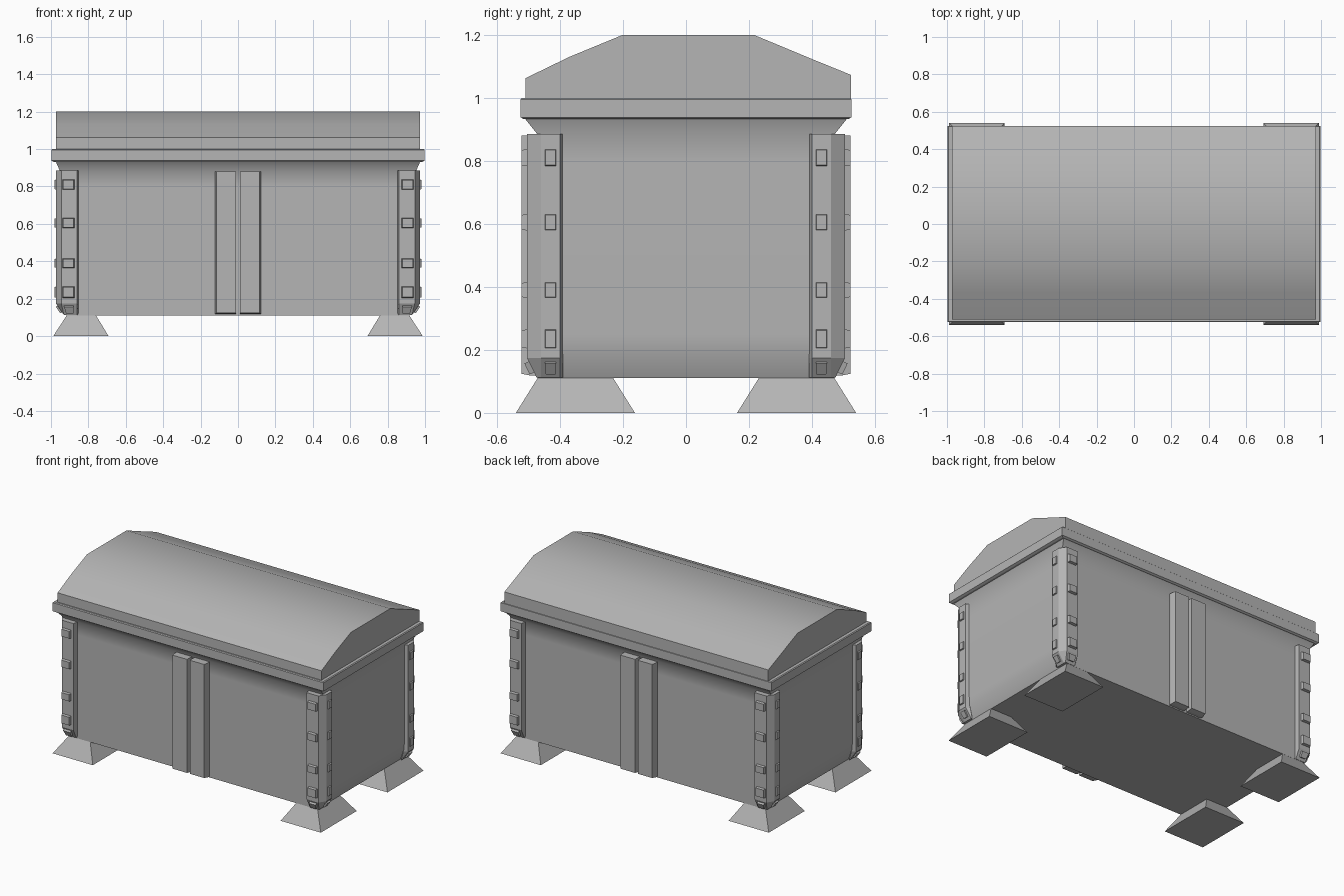
import bpy, bmesh
from math import radians

if "Cube" in bpy.data.objects:
    bpy.data.objects.remove(bpy.data.objects["Cube"])

grey = bpy.data.materials.new("dark_grey")
grey.diffuse_color = (0.46, 0.46, 0.46, 1)
grey.use_nodes = True
grey.node_tree.nodes["Principled BSDF"].inputs["Base Color"].default_value = grey.diffuse_color


def loft(name, rings, smooth=None):
    """Closed solid skinned through a list of equal-length 3D rings."""
    bm = bmesh.new()
    vs = [[bm.verts.new(p) for p in ring] for ring in rings]
    n = len(rings[0])
    for a, b in zip(vs, vs[1:]):
        for i in range(n):
            j = (i + 1) % n
            bm.faces.new((a[i], a[j], b[j], b[i]))
    bm.faces.new(vs[0][::-1])
    bm.faces.new(vs[-1])
    bmesh.ops.recalc_face_normals(bm, faces=bm.faces)
    me = bpy.data.meshes.new(name)
    bm.to_mesh(me)
    bm.free()
    me.materials.append(grey)
    ob = bpy.data.objects.new(name, me)
    bpy.context.collection.objects.link(ob)
    if smooth:
        bpy.ops.object.select_all(action='DESELECT')
        ob.select_set(True)
        bpy.context.view_layer.objects.active = ob
        bpy.ops.object.shade_smooth_by_angle(angle=radians(smooth))
    return ob


def rect(x0, x1, y0, y1, z):
    return [(x0, y0, z), (x1, y0, z), (x1, y1, z), (x0, y1, z)]


def centred(hx, hy, z):
    return rect(-hx, hx, -hy, hy, z)


# Body, with tucked-in ends at the bottom and a flared top
loft("chest_body", [centred(x, y, z) for x, y, z in
     [(0.915, 0.472, 0.11), (0.95, 0.472, 0.19), (0.951, 0.472, 0.25),
      (0.953, 0.472, 0.80), (0.953, 0.472, 0.885), (0.975, 0.512, 0.935)]], 50)

# Rim around the opening
loft("rim", [centred(0.985, 0.515, 0.932), centred(0.998, 0.525, 0.938),
             centred(0.998, 0.525, 0.995), centred(0.993, 0.52, 1.0)])

# Arched lid
arch = [(-0.51, 0.99), (-0.51, 1.062), (-0.37, 1.13), (-0.20, 1.2),
        (0.215, 1.2), (0.40, 1.123), (0.523, 1.073), (0.523, 0.99)]
loft("lid", [[(x, y, z) for y, z in arch] for x in (-0.972, 0.972)], 35)

# Paired straps on the front and back
for side, s in (("front", -1), ("back", 1)):
    for hand, m in (("left", -1), ("right", 1)):
        def strap_ring(y, inset):
            return [(m * x, s * y, z) for x, z in
                    [(0.01, 0.118 + inset), (0.122 - inset, 0.118 + inset),
                     (0.122 - inset, 0.88), (0.01, 0.88)]]
        loft(f"{side}_{hand}_strap",
             [strap_ring(0.46, 0), strap_ring(0.49, 0), strap_ring(0.522, 0.006)])

# Corner brackets, studs and feet, built in one quadrant and mirrored
bracket = [(0.852, 0.465), (0.86, 0.505), (0.945, 0.505), (0.974, 0.46),
           (0.974, 0.40), (0.945, 0.39), (0.90, 0.43)]
studs = [(0.81, 0.028), (0.605, 0.027), (0.39, 0.026), (0.235, 0.031)]
for sx in (-1, 1):
    for sy in (-1, 1):
        tag = ("back_" if sy > 0 else "front_") + ("right" if sx > 0 else "left")

        def place(ring):
            return [(sx * x, sy * y, z) for x, y, z in ring]

        toe = [(min(x, 0.93), min(y, 0.474), 0.112) for x, y in bracket]
        loft(f"{tag}_bracket", [place(r) for r in (
            toe, [(x, y, 0.175) for x, y in bracket],
            [(x, y, 0.885) for x, y in bracket])])

        for i, (z, h) in enumerate(studs):
            # Stud on the long face
            loft(f"{tag}_face_stud_{i}", [place(
                [(0.907 + a * w, y, z + b * k) for a, b in
                 ((-1, -1), (1, -1), (1, 1), (-1, 1))])
                for y, w, k in ((0.50, 0.033, h), (0.522, 0.028, h - 0.004))])
            # Stud on the end face
            loft(f"{tag}_end_stud_{i}", [place(
                [(x, 0.43 + a * w, z + b * k) for a, b in
                 ((-1, -1), (1, -1), (1, 1), (-1, 1))])
                for x, w, k in ((0.968, 0.019, h), (0.982, 0.016, h - 0.004))])

        # Small tilted studs on the sloping bracket toe
        loft(f"{tag}_face_toe_stud", [place(
            [(0.88, 0.479 + d, 0.13 - e), (0.92, 0.479 + d, 0.13 - e),
             (0.93, 0.496 + d, 0.165 - e), (0.88, 0.496 + d, 0.165 - e)])
            for d, e in ((0, 0), (0.017, 0.008))])
        loft(f"{tag}_end_toe_stud", [place(
            [(0.936 + d, 0.415, 0.13 - e), (0.936 + d, 0.445, 0.13 - e),
             (0.96 + d, 0.448, 0.165 - e), (0.96 + d, 0.412, 0.165 - e)])
            for d, e in ((0, 0), (0.014, 0.008))])

        # Splayed foot
        loft(f"{tag}_foot", [place(rect(0.692, 0.988, 0.162, 0.54, 0)),
                             place(rect(0.76, 0.915, 0.232, 0.47, 0.112))])
